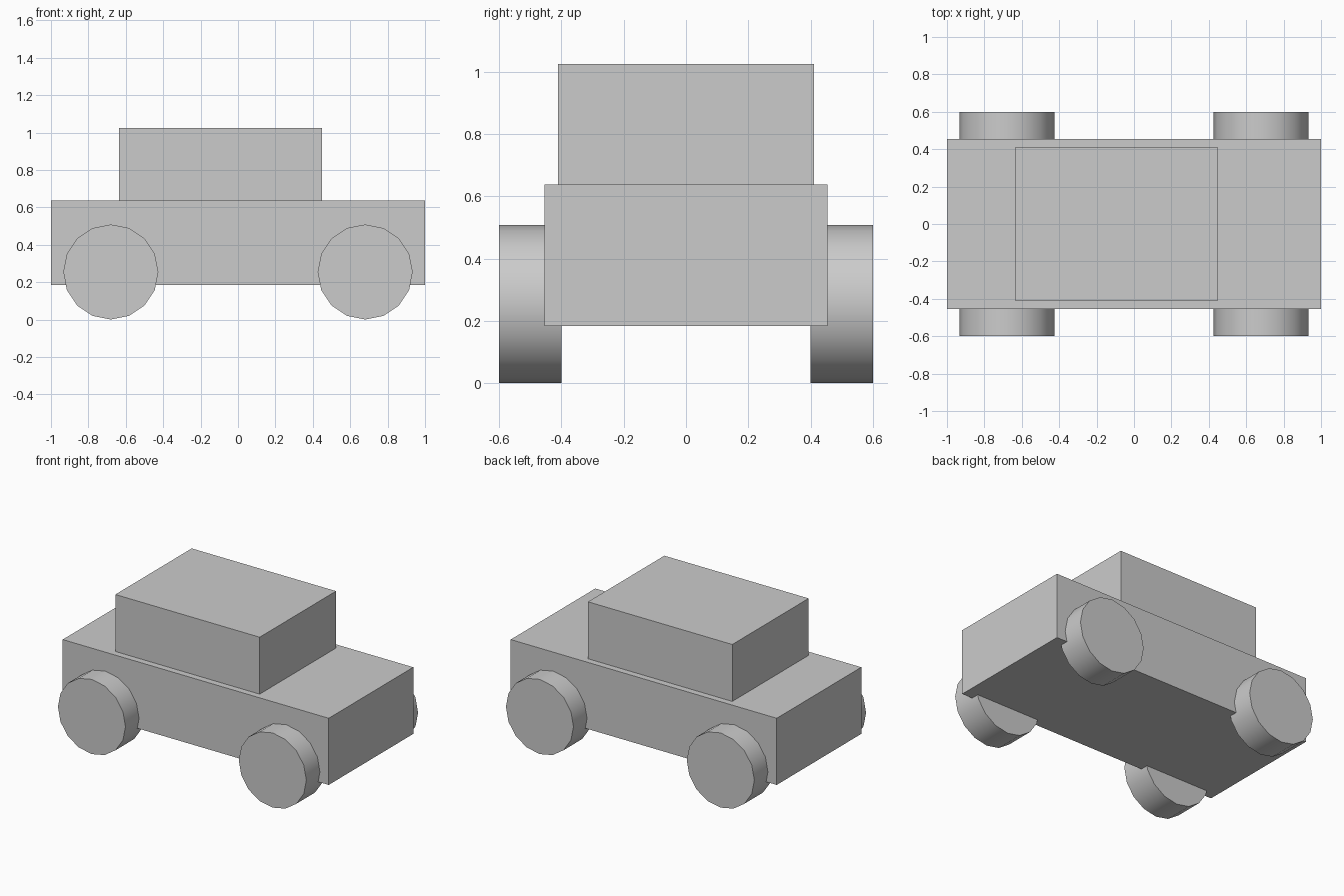
import bpy
import math

if "Cube" in bpy.data.objects:
    bpy.data.objects.remove(bpy.data.objects["Cube"])


def box(name, x0, x1, half_y, z0, z1):
    bpy.ops.mesh.primitive_cube_add(size=1, location=((x0 + x1) / 2, 0, (z0 + z1) / 2))
    ob = bpy.context.object
    ob.name = name
    ob.scale = (x1 - x0, half_y * 2, z1 - z0)
    bpy.ops.object.transform_apply(location=False, rotation=False, scale=True)
    return ob


# Main body and cabin
box("body", -1.0, 1.0, 0.454, 0.185, 0.638)
box("cabin", -0.635, 0.45, 0.41, 0.638, 1.025)

# Four 16-sided wheels, partly sunk into the body sides
for end, x in (("rear", -0.68), ("front", 0.68)):
    for side, y in (("right", -0.5), ("left", 0.5)):
        bpy.ops.mesh.primitive_cylinder_add(
            vertices=16, radius=0.254, depth=0.2,
            location=(x, y, 0.255), rotation=(math.pi / 2, 0, 0))
        bpy.context.object.name = f"{end}_{side}_wheel"
        bpy.ops.object.shade_smooth_by_angle(angle=math.radians(30))
